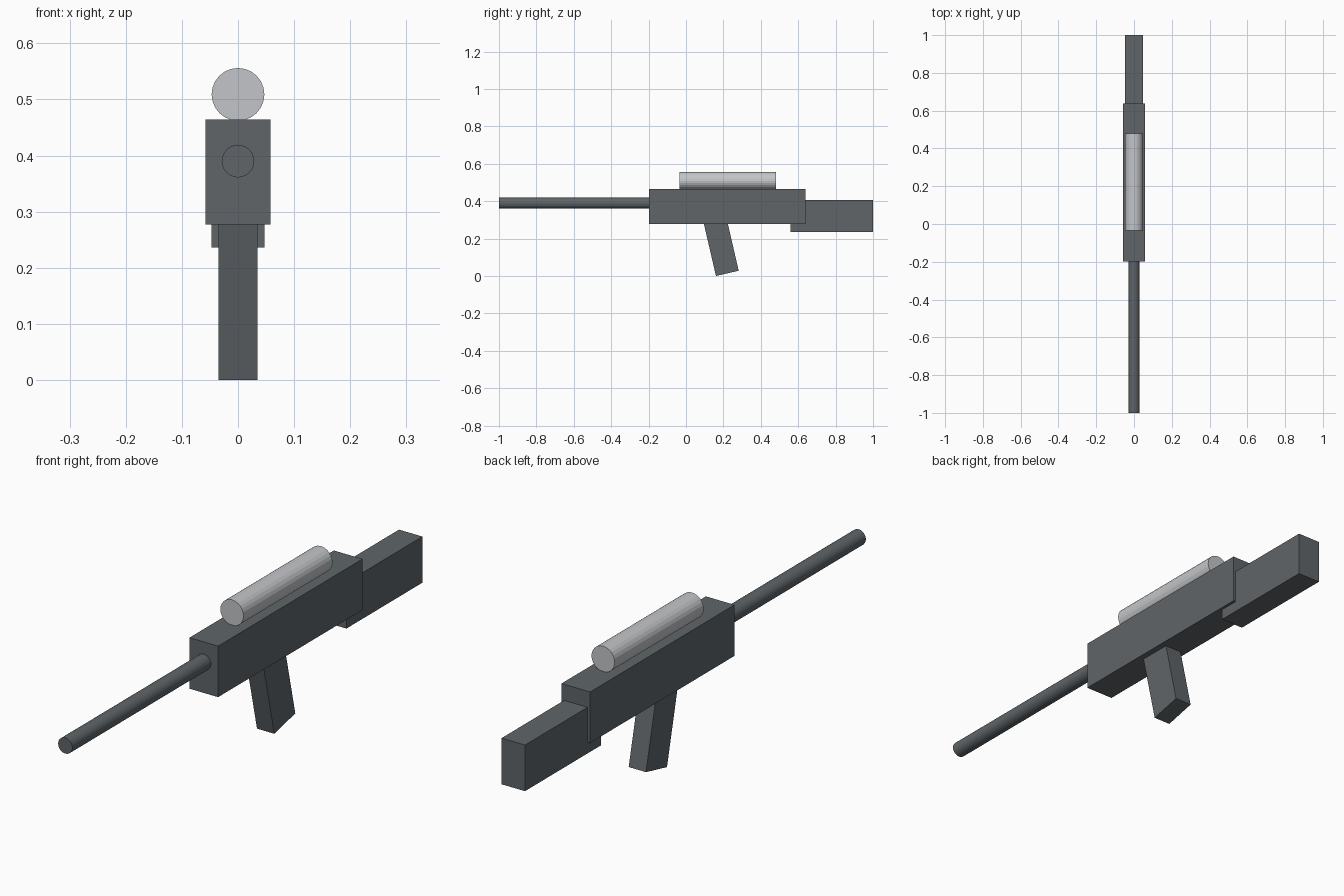
import bpy
from math import radians, cos, sin
from mathutils import Matrix, Vector

cube = bpy.data.objects.get("Cube")
if cube:
    bpy.data.objects.remove(cube, do_unlink=True)


def material(name, rgb):
    mat = bpy.data.materials.new(name)
    mat.use_nodes = True
    mat.diffuse_color = (*rgb, 1)
    mat.node_tree.nodes["Principled BSDF"].inputs["Base Color"].default_value = (*rgb, 1)
    return mat


gunmetal = material("gunmetal grey", (0.115, 0.13, 0.14))
silver = material("light silver", (0.55, 0.56, 0.58))


def finish(name, mat):
    obj = bpy.context.object
    obj.name = obj.data.name = name
    obj.data.materials.append(mat)
    return obj


def box(name, width, y0, y1, z0, z1, mat):
    bpy.ops.mesh.primitive_cube_add(size=1)
    obj = finish(name, mat)
    size = Vector((width, y1 - y0, z1 - z0))
    obj.data.transform(Matrix.Diagonal((*size, 1)))
    obj.location = (0, (y0 + y1) / 2, (z0 + z1) / 2)
    return obj


def tube(name, radius, y0, y1, z, mat):
    bpy.ops.mesh.primitive_cylinder_add(vertices=24, radius=radius, depth=y1 - y0)
    obj = finish(name, mat)
    obj.data.transform(Matrix.Rotation(radians(90), 4, "X"))
    obj.location = (0, (y0 + y1) / 2, z)
    return obj


# Main housing and shoulder stock
box("receiver", 0.116, -0.198, 0.638, 0.277, 0.464, gunmetal)
box("stock", 0.095, 0.56, 1.0, 0.236, 0.405, gunmetal)

# Barrel and top-mounted sight
tube("barrel", 0.029, -1.0, -0.19, 0.39, gunmetal)
tube("scope", 0.047, -0.035, 0.48, 0.509, silver)

# Grip, leaning back toward the bottom, with its front lower corner on the floor
tilt, depth, length = radians(13), 0.125, 0.31
grip = box("grip", 0.07, 0, depth, 0, length, gunmetal)
grip.rotation_euler.x = tilt
grip.location = (0, 0.16 + depth / 2 * cos(tilt) - length / 2 * sin(tilt),
                 depth / 2 * sin(tilt) + length / 2 * cos(tilt))
